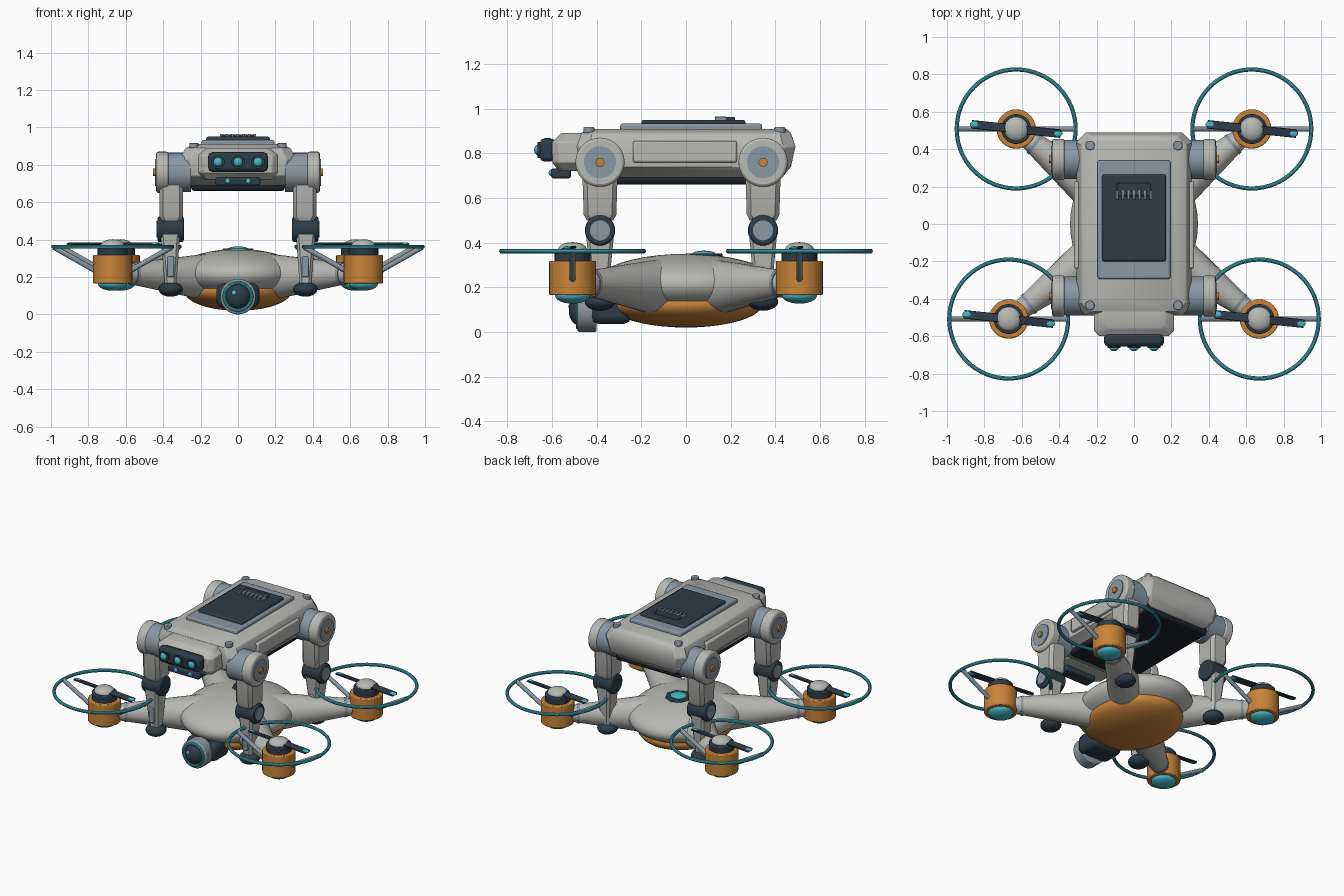
import bpy, bmesh, math
from mathutils import Vector

if "Cube" in bpy.data.objects:
    bpy.data.objects.remove(bpy.data.objects["Cube"])


def material(name, rgb):
    m = bpy.data.materials.new(name)
    m.use_nodes = True
    m.diffuse_color = (*rgb, 1)
    m.node_tree.nodes["Principled BSDF"].inputs["Base Color"].default_value = (*rgb, 1)
    return m


SHELL = material("light grey shell", (0.48, 0.48, 0.46))
SLATE = material("slate metal", (0.25, 0.31, 0.37))
NAVY = material("dark navy", (0.026, 0.045, 0.065))
BLACK = material("black belly", (0.012, 0.016, 0.026))
TEAL = material("teal glow", (0.06, 0.48, 0.58))
ORANGE = material("burnt orange", (0.58, 0.23, 0.04))


def finish(name, mat, bevel=0, segments=2):
    o = bpy.context.object
    o.name = name
    o.data.materials.append(mat)
    bpy.ops.object.transform_apply(location=False, rotation=False, scale=True)
    if bevel:
        mod = o.modifiers.new("Bevel", "BEVEL")
        mod.width, mod.segments = bevel, segments
        mod.limit_method, mod.angle_limit = "ANGLE", math.radians(40)
    bpy.ops.object.shade_smooth_by_angle(angle=math.radians(35))
    return o


def box(name, mat, center, size, bevel=0.01, turn=0):
    bpy.ops.mesh.primitive_cube_add(size=1, location=center, rotation=(0, 0, turn))
    bpy.context.object.scale = size
    return finish(name, mat, bevel)


def rod(name, mat, a, b, r1, r2=None, bevel=0, sides=32):
    a, b = Vector(a), Vector(b)
    bpy.ops.mesh.primitive_cone_add(vertices=sides, radius1=r1, radius2=r1 if r2 is None else r2,
                                    depth=(b - a).length, location=(a + b) / 2)
    bpy.context.object.rotation_euler = (b - a).to_track_quat("Z", "Y").to_euler()
    return finish(name, mat, bevel)


def ball(name, mat, center, radii):
    bpy.ops.mesh.primitive_uv_sphere_add(segments=40, ring_count=20, location=center)
    bpy.context.object.scale = radii
    return finish(name, mat)


def ring(name, mat, center, radius, tube, rot=(0, 0, 0)):
    bpy.ops.mesh.primitive_torus_add(major_radius=radius, minor_radius=tube, location=center,
                                     rotation=rot, major_segments=64, minor_segments=10)
    return finish(name, mat)


def loft(name, mat, sections, corner, bevel=0):
    """Stack corner-cut rectangles: (x0, x1, y0, y1, z) from bottom to top."""
    bm = bmesh.new()
    loops = []
    for x0, x1, y0, y1, z in sections:
        c = corner
        pts = [(x0 + c, y0), (x1 - c, y0), (x1, y0 + c), (x1, y1 - c),
               (x1 - c, y1), (x0 + c, y1), (x0, y1 - c), (x0, y0 + c)]
        loops.append([bm.verts.new((x, y, z)) for x, y in pts])
    for low, high in zip(loops, loops[1:]):
        for i in range(8):
            j = (i + 1) % 8
            bm.faces.new((low[i], low[j], high[j], high[i]))
    bm.faces.new(loops[0][::-1])
    bm.faces.new(loops[-1])
    mesh = bpy.data.meshes.new(name)
    bm.to_mesh(mesh)
    bm.free()
    o = bpy.data.objects.new(name, mesh)
    bpy.context.collection.objects.link(o)
    bpy.ops.object.select_all(action="DESELECT")
    o.select_set(True)
    bpy.context.view_layer.objects.active = o
    return finish(name, mat, bevel)


# Walker torso
loft("torso", SHELL, [(-0.25, 0.25, -0.38, 0.43, 0.69), (-0.3, 0.3, -0.47, 0.47, 0.74),
                      (-0.31, 0.31, -0.49, 0.49, 0.83), (-0.28, 0.28, -0.47, 0.47, 0.89),
                      (-0.23, 0.23, -0.44, 0.45, 0.91)], 0.05, 0.006)
box("torso_underside", BLACK, (0, 0.04, 0.69), (0.5, 0.76, 0.06), 0.015)
box("back_plate", SLATE, (0, 0.023, 0.915), (0.39, 0.635, 0.036))
box("back_hatch", NAVY, (0, 0.033, 0.935), (0.34, 0.465, 0.03))
box("hatch_handle", NAVY, (0, 0.185, 0.953), (0.18, 0.07, 0.02), 0.006)
for i in range(7):
    box("handle_rib", SLATE, (-0.09 + 0.03 * i, 0.155, 0.956), (0.014, 0.05, 0.018), 0.003)

# Walker head with sensor face
loft("head", SHELL, [(-0.18, 0.18, -0.57, -0.44, 0.72), (-0.215, 0.215, -0.6, -0.42, 0.76),
                     (-0.215, 0.215, -0.6, -0.42, 0.85), (-0.17, 0.17, -0.56, -0.42, 0.89)], 0.03, 0.006)
box("face_panel", NAVY, (0, -0.62, 0.815), (0.32, 0.07, 0.105), 0.022)
for x in (-0.107, 0, 0.107):
    rod("face_lens_rim", NAVY, (x, -0.64, 0.815), (x, -0.664, 0.815), 0.036)
    ball("face_lens", TEAL, (x, -0.66, 0.815), (0.025, 0.02, 0.025))
box("chin_sensor", NAVY, (0, -0.56, 0.71), (0.24, 0.09, 0.045), 0.012)
for x in (-0.055, 0.055):
    ball("chin_lens", TEAL, (x, -0.605, 0.713), (0.014, 0.01, 0.014))

# Walker sides and legs
for s in (-1, 1):
    box("side_panel", SHELL, (s * 0.306, -0.005, 0.807), (0.03, 0.465, 0.095), 0.008)
    for y in (-0.435, 0.42):
        rod("corner_bolt", SLATE, (s * 0.235, y, 0.89), (s * 0.235, y, 0.917), 0.025, bevel=0.004)
    for y in (-0.385, 0.345):
        hip, knee = 0.76, 0.455
        rod("hip_joint", SLATE, (s * 0.25, y, hip), (s * 0.38, y, hip), 0.105)
        rod("hip_cap", SHELL, (s * 0.37, y, hip), (s * 0.438, y, hip), 0.11, bevel=0.012)
        rod("hip_disc", SLATE, (s * 0.43, y, hip), (s * 0.444, y, hip), 0.072)
        rod("hip_bolt", ORANGE, (s * 0.44, y, hip), (s * 0.455, y, hip), 0.02)
        xs = sorted((s * 0.293, s * 0.42))
        loft("upper_leg", SHELL, [(xs[0] + 0.012, xs[1] - 0.012, y - 0.06, y + 0.06, 0.5),
                                  (*xs, y - 0.073, y + 0.073, 0.525),
                                  (*xs, y - 0.08, y + 0.08, 0.74)], 0.02)
        rod("knee_joint", NAVY, (s * 0.29, y, knee), (s * 0.43, y, knee), 0.068, bevel=0.01)
        rod("knee_disc", SLATE, (s * 0.42, y, knee), (s * 0.436, y, knee), 0.045)
        box("knee_link", NAVY, (s * 0.358, y, 0.49), (0.11, 0.1, 0.07), 0.01)
        low = sorted((s * 0.33, s * 0.39))
        top = sorted((s * 0.31, s * 0.415))
        loft("lower_leg", SHELL, [(*low, y - 0.035, y + 0.035, 0.15),
                                  (*top, y - 0.062, y + 0.062, 0.43)], 0.014)
        box("shin_strip", SLATE, (s * 0.36, y - 0.045, 0.255), (0.035, 0.025, 0.11), 0.006)
        ball("foot", NAVY, (s * 0.36, y, 0.135), (0.065, 0.068, 0.04))

# Drone hull
ball("drone_hull", SHELL, (0, 0, 0.215), (0.342, 0.41, 0.135))
ball("drone_belly", ORANGE, (0, 0, 0.122), (0.285, 0.34, 0.102))
rod("beacon_base", NAVY, (0, 0.08, 0.32), (0, 0.08, 0.352), 0.085, bevel=0.006, sides=8)
ball("beacon", TEAL, (0, 0.08, 0.35), (0.052, 0.052, 0.014))

# Drone camera
box("camera_mount", NAVY, (0, -0.335, 0.1), (0.23, 0.18, 0.13), 0.035)
rod("camera_barrel", SLATE, (0, -0.4, 0.095), (0, -0.485, 0.095), 0.095, bevel=0.008)
ring("camera_ring", TEAL, (0, -0.485, 0.095), 0.073, 0.009, (math.pi / 2, 0, 0))
ball("camera_lens", NAVY, (0, -0.475, 0.095), (0.066, 0.05, 0.066))
ball("camera_glint", TEAL, (-0.02, -0.518, 0.115), (0.014, 0.008, 0.014))

# Drone arms, motors, propellers and guards
for s in (-1, 1):
    for x, y in ((0.67, -0.508), (0.63, 0.508)):
        x *= s
        rod("arm", SHELL, (x * 0.25, y * 0.25, 0.2), (x * 0.9, y * 0.9, 0.22), 0.125, 0.052)
        rod("arm_collar", SLATE, (x * 0.83, y * 0.83, 0.218), (x * 0.85, y * 0.85, 0.218), 0.064, 0.062)
        rod("motor", ORANGE, (x, y, 0.165), (x, y, 0.318), 0.105, bevel=0.006)
        ball("motor_light", TEAL, (x, y, 0.163), (0.078, 0.078, 0.036))
        rod("motor_top", NAVY, (x, y, 0.31), (x, y, 0.365), 0.08, bevel=0.006)
        ball("propeller_hub", SHELL, (x, y, 0.368), (0.065, 0.065, 0.034))
        turn = math.radians(-6)
        for d in (-1, 1):
            dx, dy = d * math.cos(turn), d * math.sin(turn)
            blade = box("propeller_blade", NAVY, (x + dx * 0.13, y + dy * 0.13, 0.375),
                        (0.22, 0.046, 0.01), 0.003, turn)
            blade.rotation_euler.x = d * math.radians(12)
            ball("blade_tip", TEAL, (x + dx * 0.225, y + dy * 0.225, 0.376), (0.024, 0.018, 0.008))
            rod("guard_strut", SLATE, (x + d * 0.095, y, 0.235), (x + d * 0.315, y, 0.36), 0.014, sides=12)
        ring("propeller_guard", TEAL, (x, y, 0.362), 0.318, 0.011)
